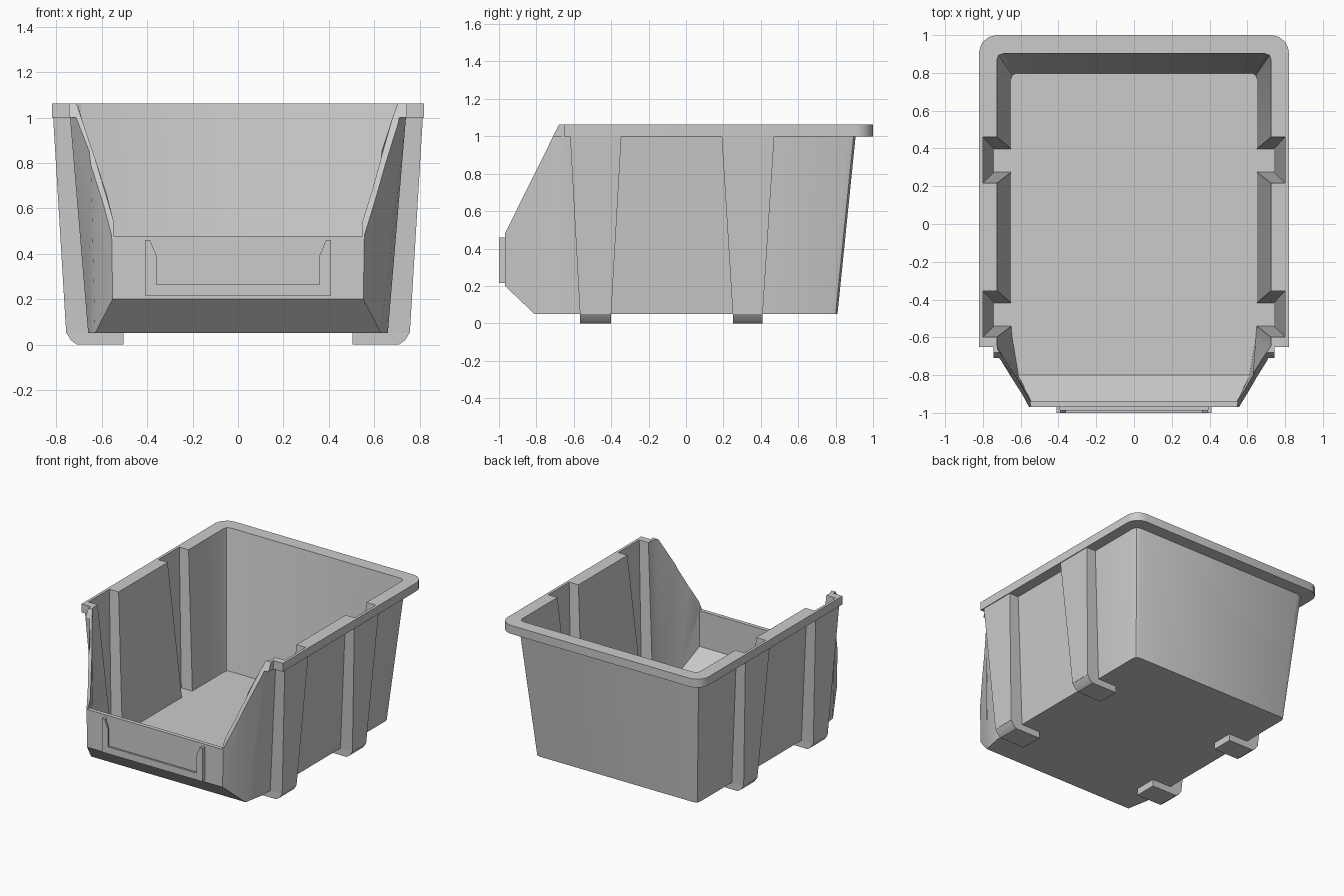
import bpy, bmesh
from mathutils import Vector

if "Cube" in bpy.data.objects:
    bpy.data.objects.remove(bpy.data.objects["Cube"])


def make_object(name, bm):
    bmesh.ops.recalc_face_normals(bm, faces=bm.faces)
    mesh = bpy.data.meshes.new(name)
    bm.to_mesh(mesh)
    bm.free()
    ob = bpy.data.objects.new(name, mesh)
    bpy.context.collection.objects.link(ob)
    return ob


def skin(bm, a, b):
    """Solid between two matching rings of points."""
    a = [bm.verts.new(p) for p in a]
    b = [bm.verts.new(p) for p in b]
    n = len(a)
    for i in range(n):
        j = (i + 1) % n
        bm.faces.new((a[i], a[j], b[j], b[i]))
    bm.faces.new(a[::-1])
    bm.faces.new(b)


def mirrored(half):
    return half + [(-x, y) for x, y in reversed(half)]


def tub(name, low, high, z0, z1, ztop, cut_co, cut_dir):
    """Tapered solid from half plans at z0 and z1, with the lower front edge sloped off."""
    t = (ztop - z0) / (z1 - z0)
    lo, hi = mirrored(low), mirrored(high)
    top = [(a[0] + (b[0] - a[0]) * t, a[1] + (b[1] - a[1]) * t, ztop) for a, b in zip(lo, hi)]
    bm = bmesh.new()
    skin(bm, [(x, y, z0) for x, y in lo], top)
    res = bmesh.ops.bisect_plane(bm, geom=bm.verts[:] + bm.edges[:] + bm.faces[:], dist=0.0005,
                                 plane_co=cut_co, plane_no=Vector(cut_dir).normalized(),
                                 clear_outer=True)
    edges = [e for e in bm.edges if e.is_boundary]
    bmesh.ops.edgeloop_fill(bm, edges=edges)
    return make_object(name, bm)


def prism(name, profile, axis, a, b):
    """Extrude a 2D profile along an axis from a to b."""
    def at(p, d):
        return {'x': (d, p[0], p[1]), 'y': (p[0], d, p[1]), 'z': (p[0], p[1], d)}[axis]
    bm = bmesh.new()
    skin(bm, [at(p, a) for p in profile], [at(p, b) for p in profile])
    return make_object(name, bm)


def combine(ob, other, op):
    other.hide_render = True
    m = ob.modifiers.new(op, 'BOOLEAN')
    m.operation, m.solver, m.object = op, 'EXACT', other
    bpy.context.view_layer.objects.active = ob
    bpy.ops.object.modifier_apply(modifier=m.name)
    bpy.data.objects.remove(other)


def plan(corner, wall, post, posts, front):
    """Half plan: back corner, two side posts, tapered front."""
    pts = list(corner)
    for y1, y0 in posts:
        pts += [(wall, y1), (post, y1), (post, y0), (wall, y0)]
    return pts + front


# Outer skin, including the four hollow side posts
outer_low = plan([(.63, .81), (.652, .80), (.66, .775)], .66, .757,
                 [(.41, .25), (-.40, -.567)],
                 [(.66, -.65), (.63, -.81), (.55, -.968)])
outer_high = plan([(.70, .913), (.735, .902), (.745, .87)], .745, .818,
                  [(.476, .187), (-.342, -.623)],
                  [(.745, -.66), (.655, -.815), (.565, -.968)])
body = tub("bin_body", outer_low, outer_high, .05, 1.06, 1.04,
           (0, -.81, .05), (0, -.15, -.158))

# Rim around the back and sides
rim = prism("rim", mirrored([(.73, 1.0), (.768, .99), (.80, .965), (.815, .935), (.82, .91),
                             (.82, -.65), (.745, -.65), (.745, -.715)]), 'z', 1.0, 1.062)
combine(body, rim, 'UNION')

# Hollow interior
inner_low = plan([(.63, .796), (.644, .788), (.65, .77)], .65, .74,
                 [(.397, .275), (-.418, -.54)],
                 [(.645, -.60), (.612, -.80), (.545, -.937)])
inner_high = plan([(.69, .903), (.717, .893), (.725, .87)], .725, .80,
                  [(.46, .217), (-.354, -.598)],
                  [(.725, -.645), (.635, -.80), (.55, -.94)])
hollow = tub("hollow_cutter", inner_low, inner_high, .065, 1.06, 1.16,
             (0, -.80, .065), (0, -.15, -.137))
combine(body, hollow, 'DIFFERENCE')

# Sloped front opening and level top of the front panel
slope = prism("slope_cutter", [(-1.1, .213), (-.968, .48), (-.71, 1.0), (-.611, 1.2), (-1.1, 1.2)],
              'x', -1, 1)
combine(body, slope, 'DIFFERENCE')
level = prism("level_cutter", [(-1.1, .478), (-.9, .478), (-.9, .7), (-1.1, .7)], 'x', -.549, .549)
combine(body, level, 'DIFFERENCE')

# Feet under the posts
feet = []
for side, s in (("right", 1), ("left", -1)):
    for end, y0, y1 in (("front", -.567, -.40), ("back", .25, .41)):
        feet.append(prism(f"foot_{end}_{side}",
                          [(s * .505, .052), (s * .505, 0), (s * .71, 0), (s * .735, .018),
                           (s * .757, .052)], 'y', y0, y1))

# Label holder: spacer and front lip, both U-shaped
def u_frame(name, half_w, bottom, flare, y0, y1):
    half = [(.41, .215), (.41, .46), (half_w + flare, .46), (half_w, .46 - flare * 2 - .01),
            (half_w, bottom)]
    return prism(name, mirrored(half), 'y', y0, y1)


spacer = u_frame("label_holder_spacer", .392, .235, 0, -.985, -.966)
lip = u_frame("label_holder_lip", .36, .265, .028, -1.0, -.985)

# Shading
for ob in [body, spacer, lip] + feet:
    bpy.ops.object.select_all(action='DESELECT')
    ob.select_set(True)
    bpy.context.view_layer.objects.active = ob
    bpy.ops.object.shade_smooth_by_angle(angle=0.6)
